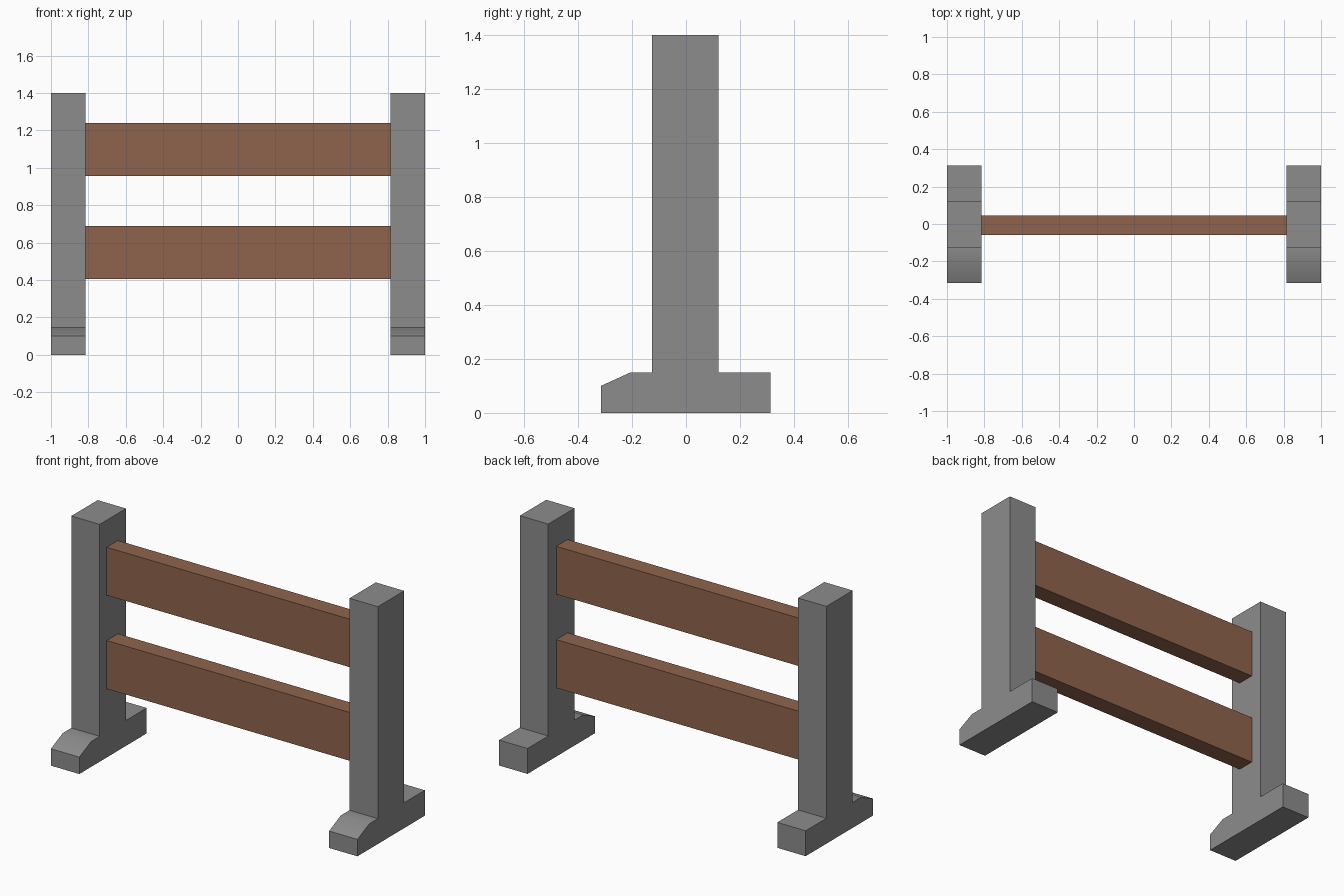
import bpy, bmesh, math

cube = bpy.data.objects.get("Cube")
if cube:
    bpy.data.objects.remove(cube, do_unlink=True)


def make_material(name, rgb):
    mat = bpy.data.materials.new(name)
    mat.use_nodes = True
    mat.diffuse_color = (*rgb, 1)
    mat.node_tree.nodes["Principled BSDF"].inputs["Base Color"].default_value = (*rgb, 1)
    return mat


def extrude_profile(name, profile, x0, x1, mat):
    """Sweep a closed (y, z) outline from x0 to x1."""
    bm = bmesh.new()
    face = bm.faces.new([bm.verts.new((x0, y, z)) for y, z in profile])
    swept = bmesh.ops.extrude_face_region(bm, geom=[face])
    verts = [v for v in swept["geom"] if isinstance(v, bmesh.types.BMVert)]
    bmesh.ops.translate(bm, verts=verts, vec=(x1 - x0, 0, 0))
    bmesh.ops.recalc_face_normals(bm, faces=bm.faces)
    mesh = bpy.data.meshes.new(name)
    bm.to_mesh(mesh)
    bm.free()
    mesh.materials.append(mat)
    obj = bpy.data.objects.new(name, mesh)
    bpy.context.collection.objects.link(obj)
    return obj


stone = make_material("grey stone", (0.265, 0.265, 0.265))
wood = make_material("brown wood", (0.275, 0.127, 0.072))

OUTER, INNER = 1.0, 0.815

# Upright posts with a foot whose front edge is sloped
post_outline = [
    (-0.315, 0), (0.313, 0), (0.313, 0.15), (0.12, 0.15), (0.12, 1.4),
    (-0.125, 1.4), (-0.125, 0.15), (-0.205, 0.15), (-0.315, 0.1),
]
for side, sign in (("left", 1), ("right", -1)):
    post = extrude_profile(side + "_post", post_outline, sign * INNER, sign * OUTER, stone)
    bpy.ops.object.select_all(action="DESELECT")
    post.select_set(True)
    bpy.context.view_layer.objects.active = post
    bpy.ops.object.shade_smooth_by_angle(angle=math.radians(30))

# Horizontal boards between the posts
for name, low, high in (("lower_board", 0.405, 0.69), ("upper_board", 0.957, 1.24)):
    outline = [(-0.06, low), (0.045, low), (0.045, high), (-0.06, high)]
    extrude_profile(name, outline, -INNER - 0.005, INNER + 0.005, wood)
